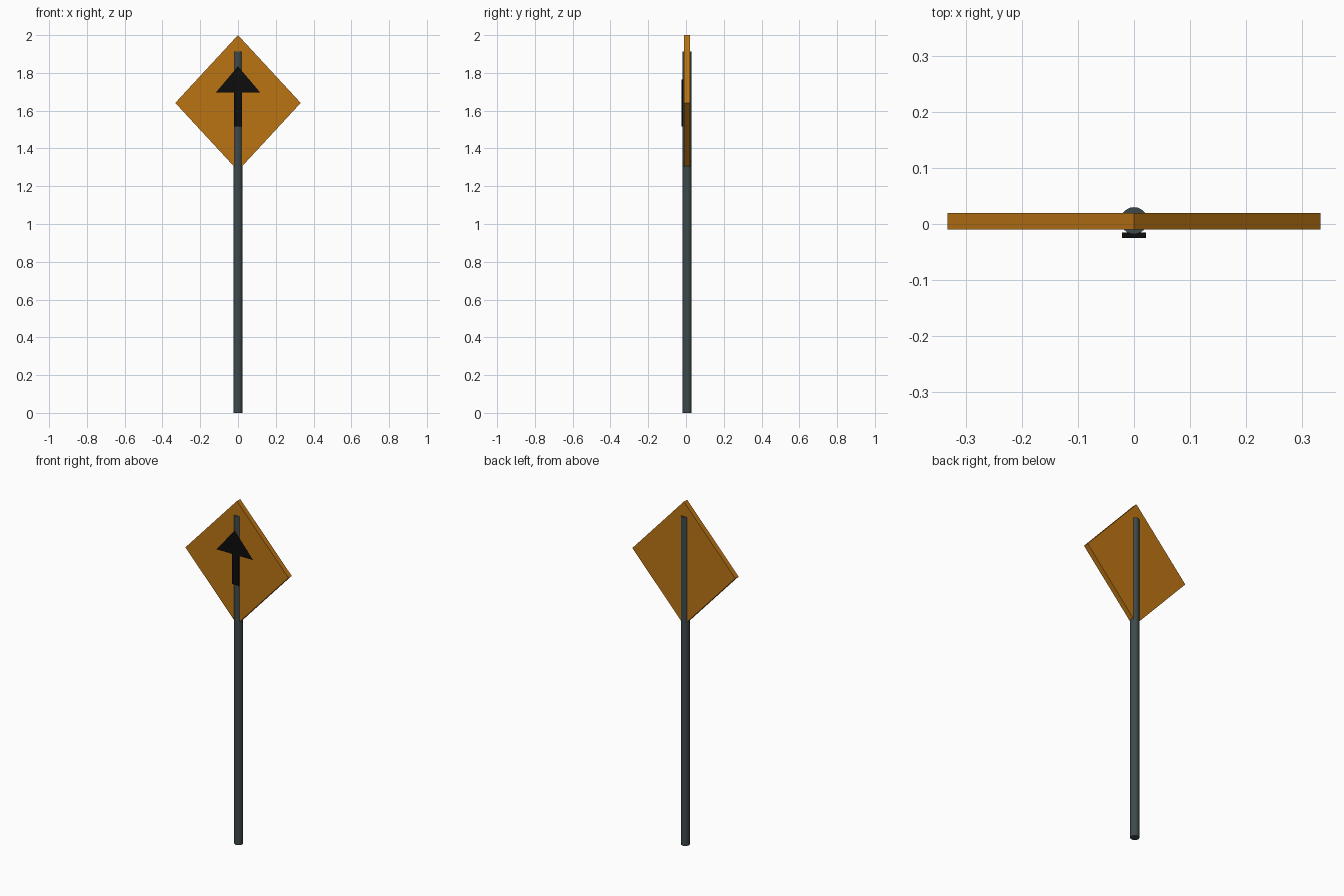
import bpy, bmesh, math

if "Cube" in bpy.data.objects:
    bpy.data.objects.remove(bpy.data.objects["Cube"])


def material(name, rgb):
    m = bpy.data.materials.new(name)
    m.diffuse_color = (*rgb, 1)
    m.use_nodes = True
    m.node_tree.nodes["Principled BSDF"].inputs["Base Color"].default_value = m.diffuse_color
    return m


orange = material("sign orange", (0.50, 0.175, 0.007))
steel = material("pole grey", (0.048, 0.068, 0.073))
black = material("arrow black", (0.004, 0.004, 0.004))


def prism(name, outline, y_front, y_back, mat):
    """Front-facing (x, z) outline, extruded back along y if it has depth."""
    bm = bmesh.new()
    face = bm.faces.new([bm.verts.new((x, y_front, z)) for x, z in outline])
    if y_back > y_front:
        ext = bmesh.ops.extrude_face_region(bm, geom=[face], use_keep_orig=True)
        verts = [v for v in ext["geom"] if isinstance(v, bmesh.types.BMVert)]
        bmesh.ops.translate(bm, verts=verts, vec=(0, y_back - y_front, 0))
        bmesh.ops.recalc_face_normals(bm, faces=bm.faces)
    me = bpy.data.meshes.new(name)
    bm.to_mesh(me)
    bm.free()
    me.materials.append(mat)
    ob = bpy.data.objects.new(name, me)
    bpy.context.collection.objects.link(ob)
    return ob


# Round pole, running up behind and through the sign plate
H = 1.914
bpy.ops.mesh.primitive_cylinder_add(vertices=24, radius=0.024, depth=H,
                                    location=(0, 0.006, H / 2))
pole = bpy.context.object
pole.name = "pole"
pole.data.materials.append(steel)
bpy.ops.object.shade_smooth_by_angle(angle=math.radians(40))

# Diamond plate
W, MID, HALF = 0.332, 1.641, 0.359
prism("sign_plate", [(0, MID - HALF), (W, MID), (0, MID + HALF), (-W, MID)],
      -0.01, 0.02, orange)

# Arrow: thin shaft bar and a flat triangular head in front of it
S = 0.0215
prism("arrow_shaft", [(-S, 1.517), (S, 1.517), (S, 1.765), (-S, 1.765)],
      -0.025, -0.0155, black)
prism("arrow_head", [(-0.118, 1.695), (0.118, 1.695), (0, 1.835)],
      -0.03, -0.03, black)
